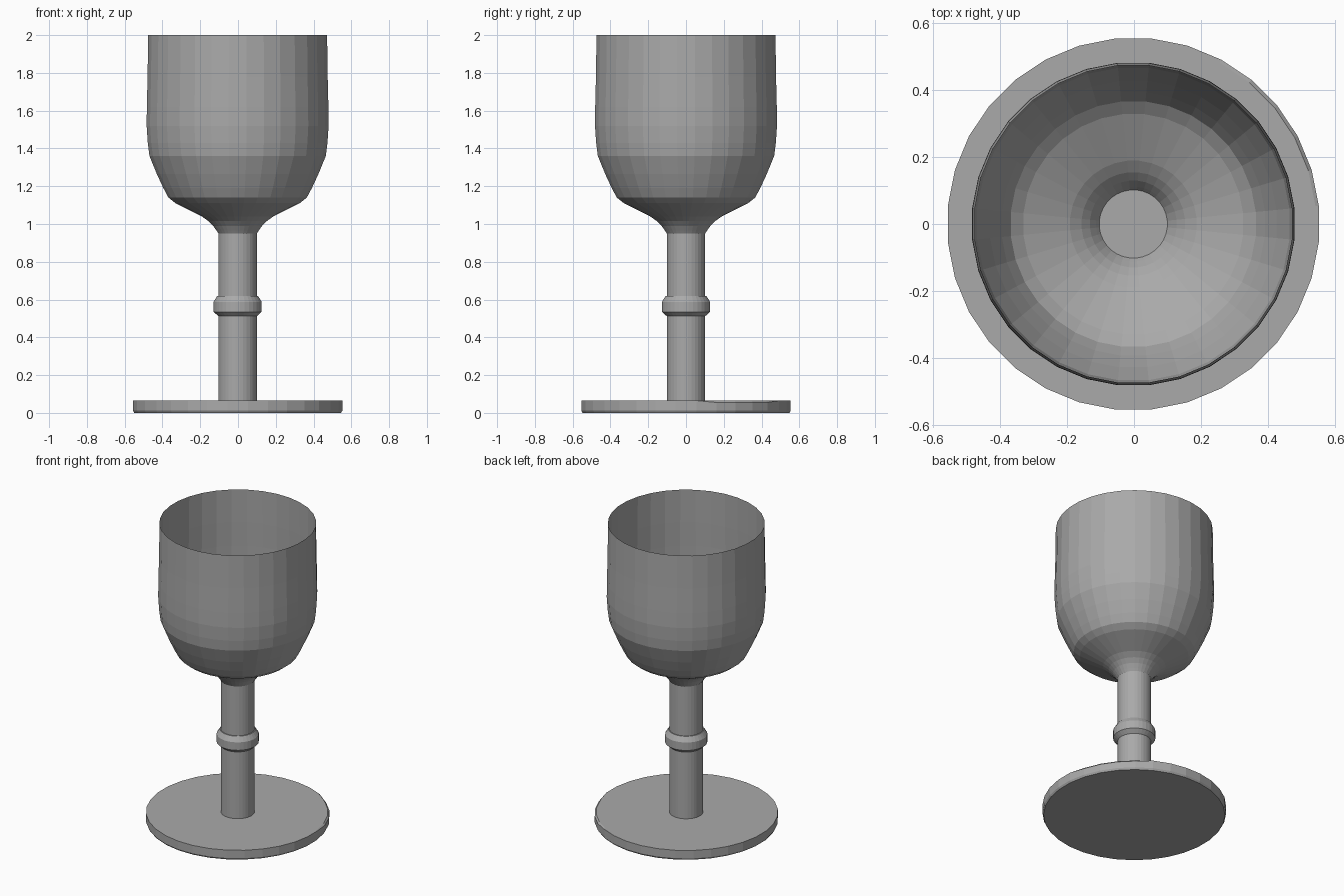
import bpy, bmesh, math

cube = bpy.data.objects.get("Cube")
if cube:
    bpy.data.objects.remove(cube, do_unlink=True)

SEGMENTS = 32
CENTRE_X = -0.002

grey = bpy.data.materials.new("plain grey")
grey.use_nodes = True
colour = (0.4, 0.4, 0.4, 1)
grey.diffuse_color = colour
grey.node_tree.nodes["Principled BSDF"].inputs["Base Color"].default_value = colour


def lathe(name, profile, cap_bottom=False, cap_top=False, adjust=None):
    """Turn a (radius, height) profile, listed bottom to top, around z."""
    bm = bmesh.new()
    rings = []
    for level, (radius, z) in enumerate(profile):
        ring = []
        for i in range(SEGMENTS):
            angle = (i + 0.5) * math.tau / SEGMENTS
            drop = adjust(level, math.degrees(angle)) if adjust else 0
            ring.append(bm.verts.new((CENTRE_X + radius * math.cos(angle),
                                      radius * math.sin(angle), z - drop)))
        rings.append(ring)
    for low, high in zip(rings, rings[1:]):
        for i in range(SEGMENTS):
            j = (i + 1) % SEGMENTS
            bm.faces.new((low[i], low[j], high[j], high[i]))
    if cap_bottom:
        bm.faces.new(rings[0][::-1])
    if cap_top:
        bm.faces.new(rings[-1])
    mesh = bpy.data.meshes.new(name)
    bm.to_mesh(mesh)
    bm.free()
    mesh.materials.append(grey)
    obj = bpy.data.objects.new(name, mesh)
    bpy.context.collection.objects.link(obj)
    return obj


# Foot disc, with a shallow worn stretch along its back left top edge
def worn_edge(level, degrees):
    return 0.01 if level == 2 and (8 < degrees < 42 or 50 < degrees < 60) else 0


lathe("foot", [(0.55, 0), (0.557, 0.012), (0.557, 0.065), (0.547, 0.065)],
      cap_bottom=True, cap_top=True, adjust=worn_edge)

# Straight stem, whose top closes the bottom of the bowl
lathe("stem", [(0.102, 0.06), (0.102, 0.95)], cap_top=True)

# Chamfered collar around the stem
lathe("collar", [(0.1, 0.51), (0.128, 0.535), (0.128, 0.588), (0.108, 0.62), (0.1, 0.62)])

# Thin open bowl, flaring from the stem and closing slightly to the rim
lathe("bowl", [(0.102, 0.95), (0.112, 0.965), (0.13, 0.99), (0.155, 1.015),
               (0.19, 1.04), (0.25, 1.07), (0.33, 1.11), (0.368, 1.14),
               (0.395, 1.19), (0.43, 1.265), (0.469, 1.36), (0.478, 1.43),
               (0.484, 1.52), (0.483, 1.62), (0.479, 1.78), (0.476, 2.0)])
